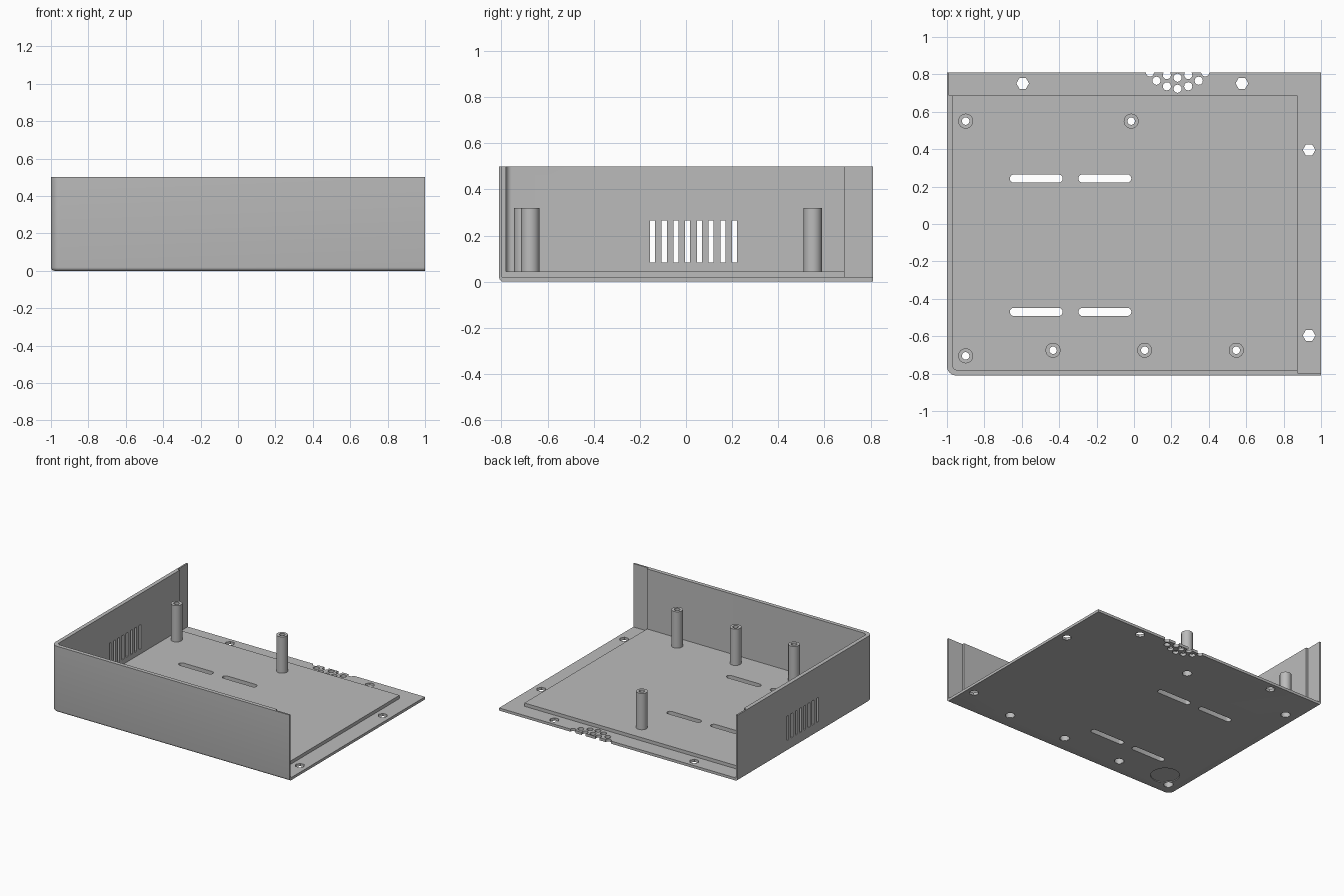
import bpy, bmesh, math
from mathutils import Matrix

cube = bpy.data.objects.get("Cube")
if cube:
    bpy.data.objects.remove(cube)

gray = bpy.data.materials.new("light gray plastic")
gray.use_nodes = True
COLOR = (0.5, 0.5, 0.5, 1)
gray.diffuse_color = COLOR
gray.node_tree.nodes["Principled BSDF"].inputs["Base Color"].default_value = COLOR

HX, HY, HEIGHT = 1.0, 0.81, 0.5     # half sizes and wall height
BASE, FLOOR = 0.02, 0.045           # lip level and raised floor level


def make_object(name, bm):
    bmesh.ops.recalc_face_normals(bm, faces=bm.faces)
    mesh = bpy.data.meshes.new(name)
    bm.to_mesh(mesh)
    bm.free()
    mesh.materials.append(gray)
    obj = bpy.data.objects.new(name, mesh)
    bpy.context.collection.objects.link(obj)
    return obj


def prism(bm, outline, z0, z1):
    face = bm.faces.new([bm.verts.new((x, y, z0)) for x, y in outline])
    new = bmesh.ops.extrude_face_region(bm, geom=[face])["geom"]
    verts = [v for v in new if isinstance(v, bmesh.types.BMVert)]
    bmesh.ops.translate(bm, verts=verts, vec=(0, 0, z1 - z0))


def box(bm, x0, x1, y0, y1, z0, z1):
    prism(bm, [(x0, y0), (x1, y0), (x1, y1), (x0, y1)], z0, z1)


def arc(cx, cy, r, start, end, steps):
    return [(cx + r * math.cos(math.radians(start + (end - start) * i / steps)),
             cy + r * math.sin(math.radians(start + (end - start) * i / steps)))
            for i in range(steps + 1)]


def disc(bm, x, y, r, sides, z0, z1):
    prism(bm, arc(x, y, r, 0, 360, sides)[:-1], z0, z1)


def corner_outline(x0, y0, x1, y1, r):
    # rectangle with only its front outer corner rounded
    return arc(x0 + r, y0 + r, r, 180, 270, 8) + [(x1, y0), (x1, y1), (x0, y1)]


def cut(target, bm):
    cutter = make_object("cutter", bm)
    cutter.hide_render = True
    mod = target.modifiers.new("cut", "BOOLEAN")
    mod.operation, mod.solver, mod.object = "DIFFERENCE", "EXACT", cutter
    bpy.context.view_layer.objects.active = target
    bpy.ops.object.modifier_apply(modifier=mod.name)
    bpy.data.objects.remove(cutter)


def smooth(obj):
    bpy.ops.object.select_all(action="DESELECT")
    obj.select_set(True)
    bpy.context.view_layer.objects.active = obj
    bpy.ops.object.shade_smooth_by_angle(angle=math.radians(35))


# Case block with softened lower edges along the two walls
bm = bmesh.new()
prism(bm, corner_outline(-HX, -HY, HX, HY, 0.05), 0, HEIGHT)
edges = []
for e in bm.edges:
    mid = (e.verts[0].co + e.verts[1].co) / 2
    if mid.z < 0.001 and mid.x < HX - 0.01 and mid.y < HY - 0.01:
        edges.append(e)
bmesh.ops.bevel(bm, geom=edges, offset=0.018, segments=4, profile=0.5, affect="EDGES")
case = make_object("case_shell", bm)

# Hollow interior above the raised floor
bm = bmesh.new()
prism(bm, corner_outline(-0.97, -0.78, 1.3, 1.3, 0.025), FLOOR, 1)
cut(case, bm)

# Recessed lips with thinner wall ends along the two open sides
bm = bmesh.new()
box(bm, 0.873, 1.3, -0.797, 1.2, BASE, 1)
cut(case, bm)
bm = bmesh.new()
box(bm, -0.988, 1.3, 0.688, 1.2, BASE, 1)
cut(case, bm)

# Vertical vents in the side wall
bm = bmesh.new()
for i in range(8):
    y = -0.145 + i * 0.0508
    box(bm, -1.2, -0.9, y - 0.011, y + 0.011, 0.082, 0.266)
cut(case, bm)

# Rounded slots, lip screw holes and post holes through the floor
POSTS = [(-0.9, 0.55), (-0.015, 0.55), (-0.9, -0.705)]
POSTS += [(-0.433 + i * 0.49, -0.675) for i in range(3)]
bm = bmesh.new()
for x in (-0.664, -0.297):
    for y in (0.243, -0.47):
        r = 0.022
        outline = arc(x + r, y, r, 90, 270, 8) + arc(x + 0.283 - r, y, r, -90, 90, 8)
        prism(bm, outline, -0.1, 0.2)
for x, y in [(-0.595, 0.752), (0.577, 0.752), (0.936, 0.396), (0.936, -0.596)]:
    disc(bm, x, y, 0.034, 6, -0.1, 0.2)
for x, y in POSTS:
    disc(bm, x, y, 0.036, 24, -0.1, 0.2)
cut(case, bm)

# Cluster of round vents, running off the back edge
bm = bmesh.new()
CX = 0.233
vents = [(0, 0.723), (0, 0.782)]
for s in (-1, 1):
    vents += [(s * 0.057, 0.736), (s * 0.057, 0.796), (s * 0.113, 0.766), (s * 0.148, 0.81)]
for dx, y in vents:
    disc(bm, CX + dx, y, 0.022, 12, -0.1, 0.2)
cut(case, bm)

# Shallow round recess for a foot, underneath
bm = bmesh.new()
disc(bm, -0.80, -0.62, 0.1, 32, -0.1, 0.006)
cut(case, bm)
smooth(case)

# Hollow standoff posts, wider inside at the bottom
PROFILE = [(0.04, 0.001), (0.04, 0.32), (0.02, 0.32), (0.02, 0.1), (0.033, 0.1), (0.033, 0.001)]
for n, (px, py) in enumerate(POSTS):
    bm = bmesh.new()
    loop = [bm.verts.new((r, 0, z)) for r, z in PROFILE]
    ring = [bm.edges.new((loop[i], loop[(i + 1) % len(loop)])) for i in range(len(loop))]
    bmesh.ops.spin(bm, geom=loop + ring, cent=(0, 0, 0), axis=(0, 0, 1),
                   angle=2 * math.pi, steps=24)
    bmesh.ops.remove_doubles(bm, verts=bm.verts, dist=0.0005)
    bmesh.ops.transform(bm, matrix=Matrix.Translation((px, py, 0)), verts=bm.verts)
    smooth(make_object("standoff_post_%d" % (n + 1), bm))
